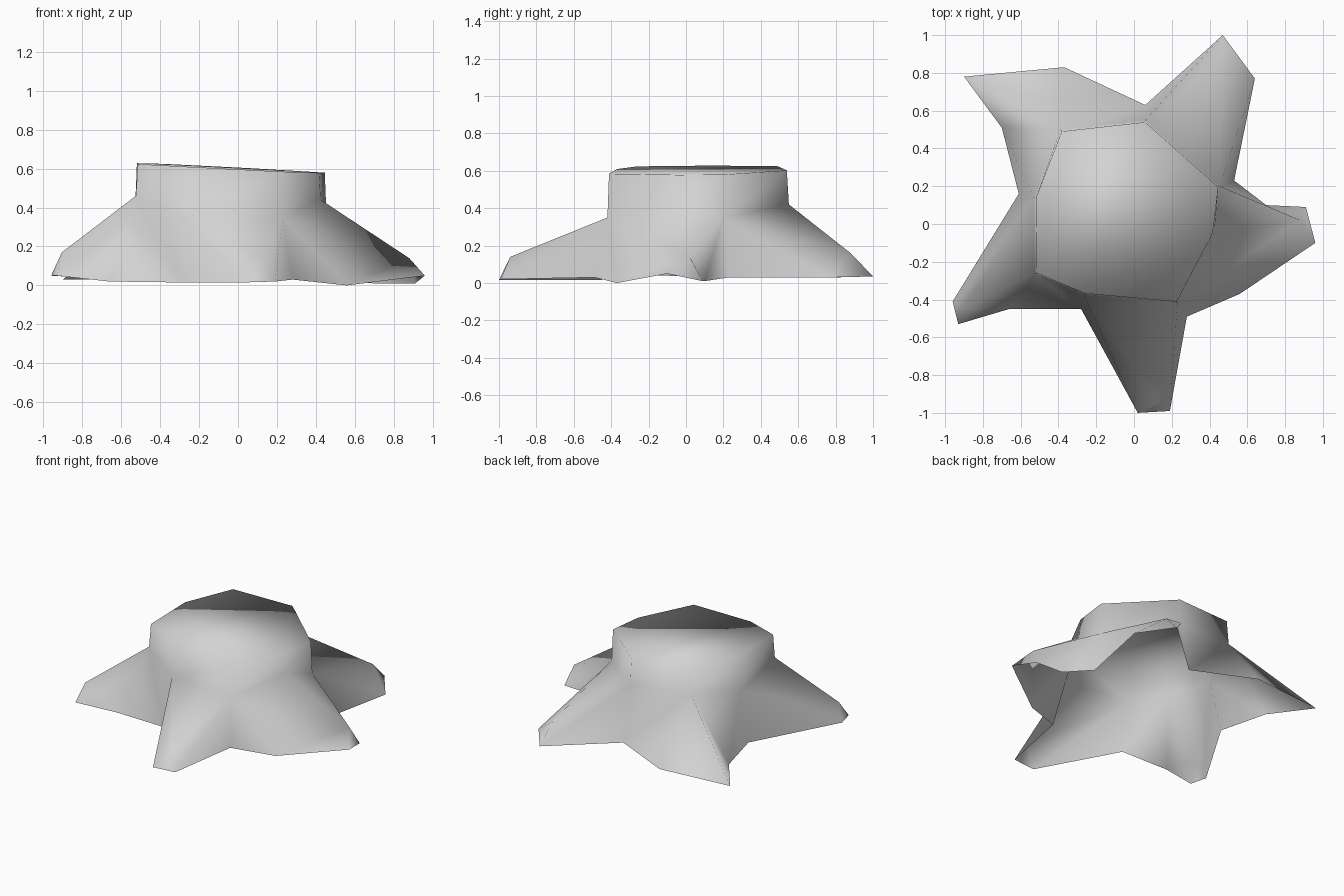
import bpy
import bmesh

default_cube = bpy.data.objects.get("Cube")
if default_cube:
    bpy.data.objects.remove(default_cube, do_unlink=True)

# One plain material
wood = bpy.data.materials.new("pale_grey")
wood.use_nodes = True
wood.diffuse_color = (0.65, 0.65, 0.65, 1)
wood.node_tree.nodes["Principled BSDF"].inputs["Base Color"].default_value = wood.diffuse_color

# Trunk outline, counter-clockwise from the front, with the height where roots begin
trunk = [(.23, -.42, .35), (.425, -.05, .44), (.455, .2, .35), (.06, .55, .42),
         (-.39, .5, .45), (-.53, .14, .37), (-.525, -.265, .46), (-.265, -.375, .35)]

# Each root: its trunk corners, ridge end if raised, ground points, and the valley after it
roots = [
    dict(corners=(7, 0), ridge=(.13, -.94, .14),
         ground=[(.02, -1, .015), (.19, -.99, .02)],
         valley=(.28, -.49, .03)),
    dict(corners=(0, 1, 2), ridge=(.88, .02, .14),
         ground=[(.56, -.37, 0), (.96, -.1, .05), (.91, .09, .01), (.7, .1, .01)],
         valley=(.53, .23, .03)),
    dict(corners=(2, 3), ridge=(.46, .88, .16),
         ground=[(.64, .77, .03), (.47, 1, .035)],
         valley=(.06, .63, .03)),
    dict(corners=(4, 5), ridge=None,
         ground=[(-.37, .83, .03), (-.9, .78, .03), (-.7, .51, .03)],
         valley=(-.61, .16, .03)),
    dict(corners=(5, 6), ridge=(-.905, -.45, .17),
         ground=[(-.96, -.41, .05), (-.93, -.53, .05), (-.66, -.45, .02)],
         valley=(-.28, -.45, .015)),
]


def cut_height(x, y):
    """Height of the slightly tilted cut top."""
    return .6 - .05 * x + .01 * y


def build_stump():
    bm = bmesh.new()
    add = bm.verts.new
    face = bm.faces.new

    # Trunk wall and cut top
    shoulder = [add(p) for p in trunk]
    rim = [add((x * .98, y * .98, cut_height(x, y))) for x, y, z in trunk]
    count = len(trunk)
    for i in range(count):
        j = (i + 1) % count
        face((shoulder[i], shoulder[j], rim[j], rim[i]))
    face(rim)

    # Spreading roots, hollow underneath
    valleys = [add(r["valley"]) for r in roots]
    for i, root in enumerate(roots):
        corners = [shoulder[c] for c in root["corners"]]
        first, last = corners[0], corners[-1]
        ground = [add(p) for p in root["ground"]]
        face((first, valleys[i - 1], ground[0]))
        hub = first
        if root["ridge"]:
            hub = add(root["ridge"])
            face((first, ground[0], hub))
            for a, b in zip(corners, corners[1:]):
                face((a, hub, b))
        for a, b in zip(ground, ground[1:]):
            face((hub, a, b))
        face((hub, ground[-1], last))
        face((last, ground[-1], valleys[i]))
        # Fill between neighbouring roots that do not share a corner
        following = shoulder[roots[(i + 1) % len(roots)]["corners"][0]]
        if following is not last:
            face((last, valleys[i], following))

    for f in bm.faces:
        f.smooth = True
    mesh = bpy.data.meshes.new("stump")
    bm.to_mesh(mesh)
    bm.free()
    mesh.materials.append(wood)
    stump = bpy.data.objects.new("stump", mesh)
    bpy.context.collection.objects.link(stump)


build_stump()
